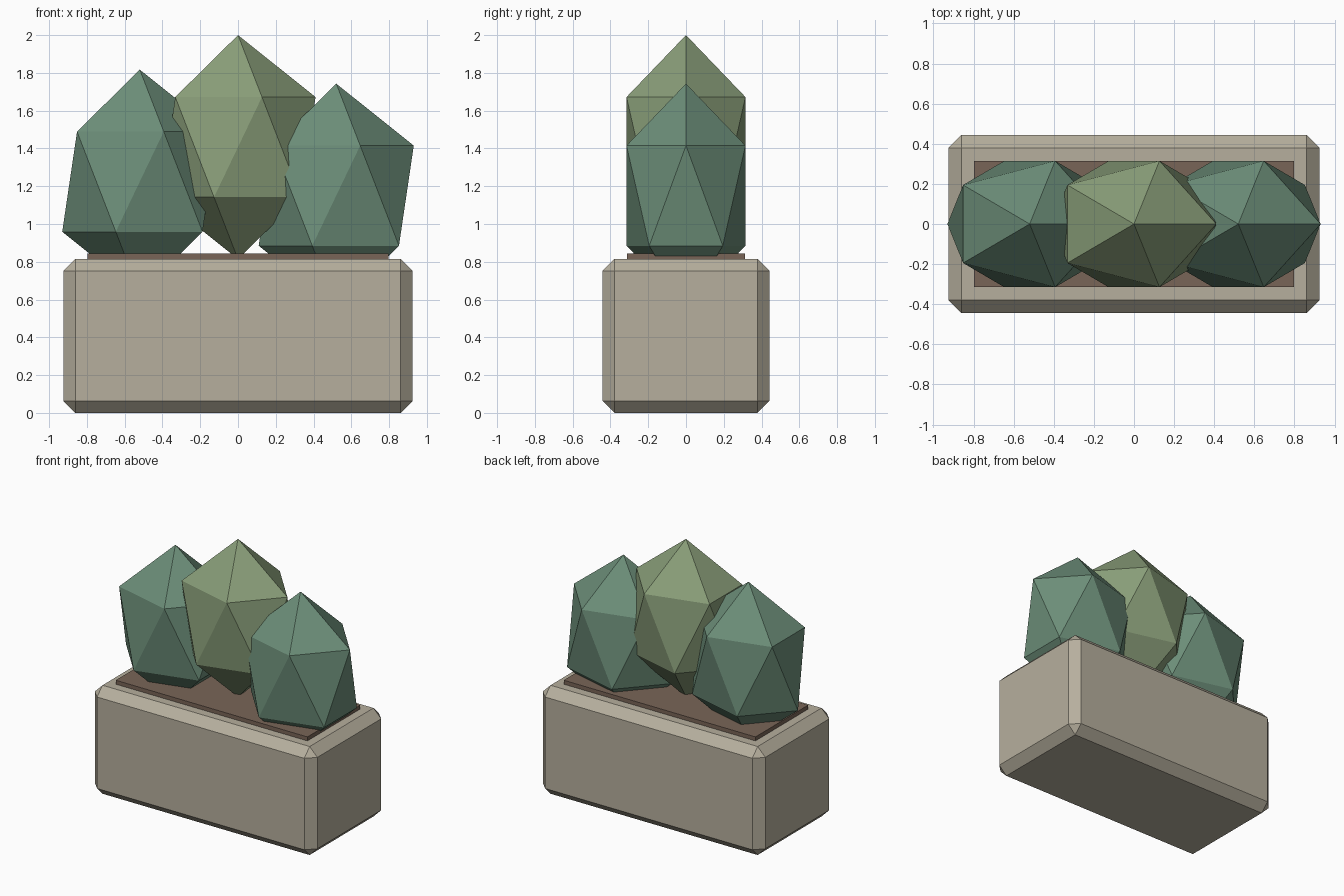
import bpy

if "Cube" in bpy.data.objects:
    bpy.data.objects.remove(bpy.data.objects["Cube"])


def paint(obj, name, rgb):
    mat = bpy.data.materials.get(name) or bpy.data.materials.new(name)
    mat.diffuse_color = (*rgb, 1)
    mat.use_nodes = True
    mat.node_tree.nodes["Principled BSDF"].inputs["Base Color"].default_value = mat.diffuse_color
    obj.data.materials.append(mat)


def box(name, size, z_bottom):
    bpy.ops.mesh.primitive_cube_add(size=1, location=(0, 0, z_bottom + size[2] / 2))
    obj = bpy.context.object
    obj.name = name
    obj.scale = size
    bpy.ops.object.transform_apply(location=False, rotation=False, scale=True)
    return obj


def bush(name, x, z):
    bpy.ops.mesh.primitive_ico_sphere_add(subdivisions=1, radius=1, location=(x, 0, z))
    obj = bpy.context.object
    obj.name = name
    obj.scale = (0.459, 0.37, 0.593)
    bpy.ops.object.transform_apply(location=False, rotation=False, scale=True)
    return obj


# Stone planter with chamfered edges
planter = box("planter", (1.85, 0.886, 0.815), 0)
bevel = planter.modifiers.new("chamfer", "BEVEL")
bevel.width = 0.064
bevel.segments = 1
paint(planter, "stone", (0.47, 0.43, 0.34))

# Soil slab standing slightly above the planter top
soil = box("soil", (1.593, 0.627, 0.07), 0.775)
paint(soil, "soil", (0.19, 0.13, 0.095))

# Three overlapping faceted bushes
DARK, LIGHT = (0.15, 0.27, 0.19), (0.25, 0.34, 0.19)
paint(bush("bush_left", -0.52, 1.224), "dark_leaves", DARK)
paint(bush("bush_middle", 0, 1.407), "light_leaves", LIGHT)
paint(bush("bush_right", 0.52, 1.15), "dark_leaves", DARK)
